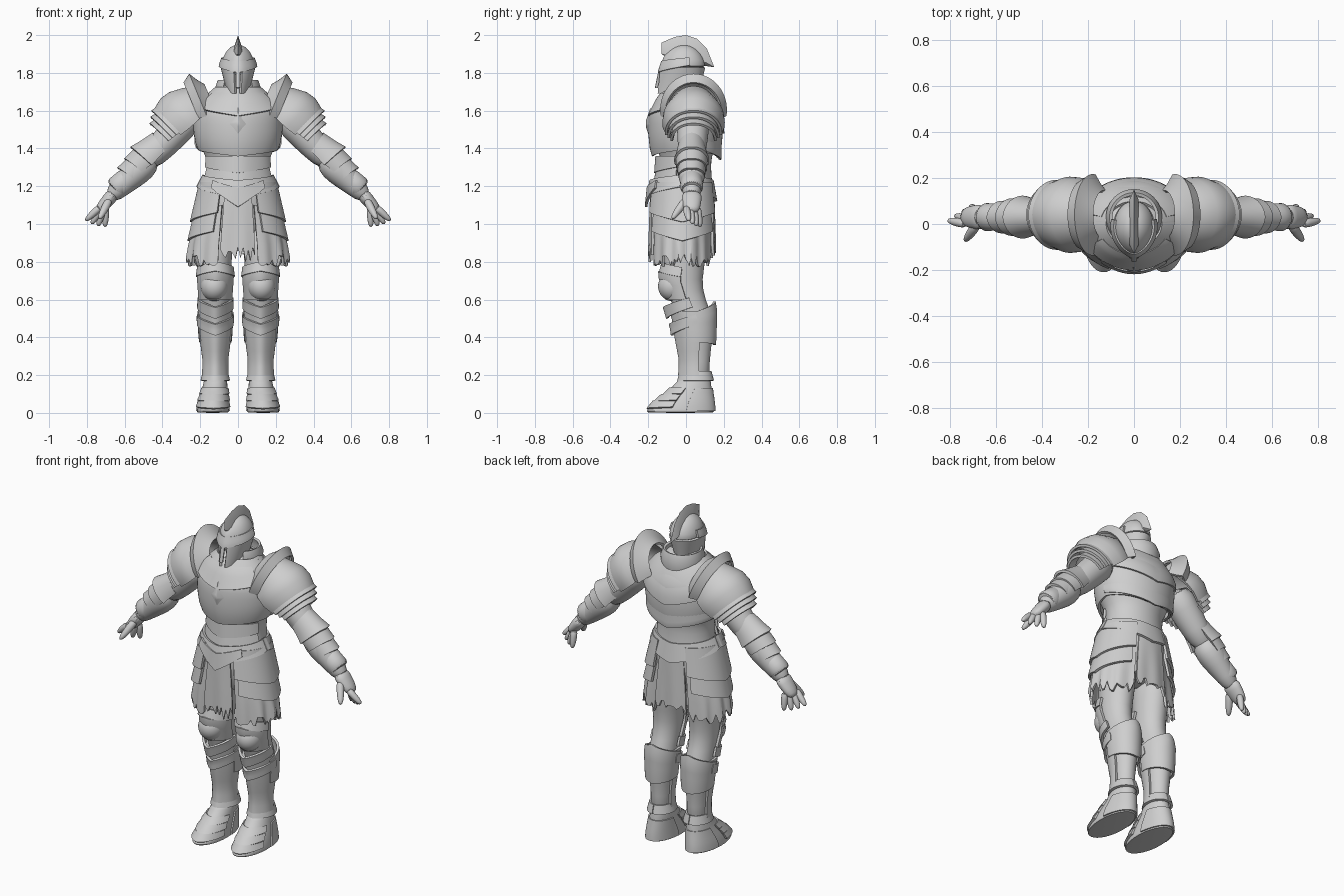
import bpy, bmesh, random
from math import sin, cos, radians
from mathutils import Vector, Matrix

random.seed(4)
cube = bpy.data.objects.get("Cube")
if cube:
    bpy.data.objects.remove(cube)

grey = bpy.data.materials.new("plain_grey")
grey.use_nodes = True
tone = (.62, .62, .62, 1)
grey.diffuse_color = tone
grey.node_tree.nodes["Principled BSDF"].inputs["Base Color"].default_value = tone

# directions around a form, in degrees
FRONT, SIDE, BACK, OUTER = 0, 90, 180, -90
parts = []


def add(name, bm, mirror=False):
    bmesh.ops.recalc_face_normals(bm, faces=bm.faces)
    mesh = bpy.data.meshes.new(name)
    bm.to_mesh(mesh)
    bm.free()
    mesh.materials.append(grey)
    part = bpy.data.objects.new(name, mesh)
    bpy.context.collection.objects.link(part)
    parts.append(part)
    if mirror:
        part.modifiers.new("mirror", 'MIRROR')
    return part


def frame(origin, direction):
    # local z runs along the direction, local y stays near world y
    z = Vector(direction).normalized()
    x = Vector((0, 1, 0)).cross(z).normalized()
    axes = Matrix((x, z.cross(x), z)).transposed().to_4x4()
    return Matrix.Translation(origin) @ axes


def stack(cx, cy, ratio, *rows):
    # rings of (cx, cy, z, rx, ry) from rows of height and radius
    return [(cx, cy, z, r, r * ratio) for z, r in rows]


def loft(name, rings, span=None, n=32, keel=0, tip=(0, 0), hem=0, fold=0,
         matrix=Matrix(), mirror=False):
    # a span of (facing, half angle) makes an open plate, otherwise a closed form
    bm = bmesh.new()
    facing, half = span or (FRONT, 180)
    count = n + 1 if span else n
    rows = []
    for k, (cx, cy, z, rx, ry) in enumerate(rings):
        t = k / (len(rings) - 1)
        row = []
        for i in range(count):
            u = 2 * i / n - 1
            a = radians(facing + half * u)
            drop = (tip[0] * (1 - t) + tip[1] * t) * (1 - abs(u))
            if t == 1:
                drop += hem * random.random()
            wave = 1 + fold * t * sin(14 * a)
            beak = 1 + keel * max(0, cos(a)) ** 8
            point = Vector((cx + rx * wave * sin(a), cy - ry * wave * beak * cos(a), z - drop))
            row.append(bm.verts.new(matrix @ point))
        rows.append(row)
    for low, high in zip(rows, rows[1:]):
        for i in range(n):
            j = (i + 1) % count
            bm.faces.new((low[i], low[j], high[j], high[i]))
    if not span:
        bm.faces.new(rows[0])
        bm.faces.new(rows[-1])
    part = add(name, bm, mirror)
    if span:
        solid = part.modifiers.new("thickness", 'SOLIDIFY')
        solid.thickness, solid.offset = .014, 0
    else:
        part.modifiers.new("smooth", 'SUBSURF').levels = 1


def at(form, z):
    # the ring of a form at any height
    for a, b in zip(form, form[1:]):
        if z <= b[2]:
            break
    t = (z - a[2]) / (b[2] - a[2])
    return [p + (q - p) * t for p, q in zip(a, b)]


def plate(name, form, top, low, facing, half, gap=.01, flare=.01, steps=5, **options):
    # armour that follows a form from its top edge to its low edge
    rings = []
    for k in range(steps + 1):
        t = k / steps
        cx, cy, z, rx, ry = at(form, top + (low - top) * t)
        pad = gap + flare * t
        rings.append((cx, cy, z, rx + pad, ry + pad))
    loft(name, rings, (facing, half), **options)


def limb(name, start, end, radii, ratio=1, n=24):
    # tapered form with evenly spaced radii
    start, end = Vector(start), Vector(end)
    step = (end - start).length / (len(radii) - 1)
    rows = [(i * step, r) for i, r in enumerate(radii)]
    loft(name, stack(0, 0, ratio, *rows), n=n, matrix=frame(start, end - start), mirror=True)


# torso
trunk = stack(0, 0, .8, (.9, .15), (1.1, .2), (1.2, .175), (1.3, .165), (1.36, .17), (1.42, .205),
              (1.5, .22), (1.6, .22), (1.67, .17), (1.71, .12), (1.75, .09))
loft("trunk", trunk)
plate("breastplate", trunk, 1.72, 1.4, FRONT, 95, gap=.004, flare=.008, steps=9, keel=.04, tip=(0, .04))
plate("breastplate_yoke", trunk, 1.69, 1.61, FRONT, 60, gap=.008, keel=.04, tip=(0, .04))
plate("back_plate", trunk, 1.72, 1.4, BACK, 90, gap=.004, steps=9, tip=(0, .05))
plate("back_yoke", trunk, 1.7, 1.56, BACK, 75, tip=(0, .08))
plate("back_rim", trunk, 1.47, 1.41, BACK, 85, tip=(.05, .07))
for i in range(2):
    z = 1.36 - .06 * i
    plate("abdomen_lame", trunk, z, z - .06, FRONT, 70, gap=.005, tip=(.0, .03), keel=.1)
diamond = bmesh.new()
bmesh.ops.create_cone(diamond, cap_ends=True, segments=4, radius1=.055, radius2=.01, depth=.025,
                      matrix=Matrix.Translation((0, -.2, 1.53)) @ Matrix.Diagonal((1, 1, 1.6, 1))
                      @ Matrix.Rotation(radians(90), 4, 'X'))
add("chest_diamond", diamond)
loft("collar", stack(0, .03, 1, (1.67, .11), (1.72, .115), (1.76, .1)), (BACK, 140))
loft("neck", stack(0, .02, 1, (1.6, .08), (1.8, .06)))

# helmet
loft("face", stack(0, -.02, 1.3, (1.7, .04), (1.8, .07), (1.9, .06)))
dome = [(0, -.01, 1.82 + .13 * sin(radians(a)), .09 * cos(radians(a)), .115 * cos(radians(a)))
        for a in range(0, 90, 14)]
loft("helmet_dome", dome, keel=.1)
visor = [(0, -.04, 1.69, .05, .1), (0, -.015, 1.83, .085, .11)]
plate("brow", dome, 1.88, 1.84, FRONT, 105, gap=.002, flare=.005, keel=.1, tip=(.02, .04))
plate("nose_guard", visor, 1.82, 1.72, FRONT, 7, gap=0, n=4, keel=.1)
plate("cheek_guard", visor, 1.83, 1.69, SIDE + 7, 83, gap=0, flare=0, keel=.1, mirror=True)

# crest: a fin that is thick at its root and sharp along its edge
crest = bmesh.new()
outline = [(-.08, 1.87), (-.13, 1.9), (-.13, 1.96), (-.06, 1.99), (0, 2), (.06, 1.98),
           (.11, 1.93), (.15, 1.83), (.08, 1.84), (0, 1.88)]
edge = [crest.verts.new((0, y, z)) for y, z in outline]
for side in (-1, 1):
    inner = [crest.verts.new((side * .02, y * .7, 1.88 + (z - 1.88) * .5)) for y, z in outline]
    crest.faces.new(inner)
    for i, corner in enumerate(edge):
        crest.faces.new((edge[i - 1], corner, inner[i], inner[i - 1]))
add("helmet_crest", crest)

# shoulder armour
shoulder = frame((.2, .04, 1.6), (.75, 0, -.66))
loft("pauldron", stack(0, 0, .88, (-.05, .12), (0, .15), (.05, .175), (.1, .18), (.16, .16)),
     (OUTER, 100), matrix=shoulder, tip=(0, -.02), mirror=True)
for i in range(3):
    z, r = .13 + .026 * i, .157 - .022 * i
    loft("shoulder_lame", stack(0, 0, .88 + .04 * i, (z, r), (z + .05, r + .008)),
         (OUTER, 95), matrix=shoulder, tip=(0, -.015), mirror=True)
loft("shoulder_flange", stack(0, 0, .85, (-.06, .12), (-.03, .16), (-.01, .2), (.03, .17)),
     (OUTER, 100), matrix=frame((.19, .04, 1.6), (.92, 0, -.38)), mirror=True)

# arms
limb("upper_arm", (.24, .04, 1.59), (.49, .03, 1.32), (.09, .085, .078, .06))
limb("forearm", (.45, .03, 1.36), (.68, .03, 1.14), (.06, .082, .07, .055, .042))
elbow = frame((.43, .03, 1.385), (.74, 0, -.67))
loft("elbow_guard", stack(0, 0, .82, (-.03, .08), (.03, .092), (.07, .105)),
     (OUTER, 110), matrix=elbow, tip=(.02, -.02), mirror=True)
for i in range(2):
    z, r = .07 + .06 * i, .084 - .012 * i
    loft("bracer_lame", stack(0, 0, .92, (z, r), (z + .06, r - .003)),
         (OUTER, 110), matrix=elbow, tip=(0, -.025), mirror=True)
loft("bracer_cuff", stack(0, 0, 1, (.18, .064), (.26, .056), (.31, .07)), matrix=elbow, mirror=True)

# hands
limb("palm", (.655, .03, 1.165), (.745, .03, 1.06), (.038, .035, .032, .022), ratio=1.5)
for i in range(4):
    a = radians(47 - 15 * i)
    base = Vector((.73 - .01 * i, .02 * i, 1.09))
    limb("finger", base, base + Vector((sin(a), .15, -cos(a))) * .108, (.019, .02, .018, .01), n=12)
limb("thumb", (.68, 0, 1.13), (.735, -.075, 1.025), (.022, .022, .02, .01), n=12)

# hips and skirt, all hung on one flared form
flared = [(0, -.02, .8, .26, .15), (0, -.02, 1.3, .17, .155)]
plate("side_skirt", flared, 1.1, .84, SIDE, 66, gap=0, n=40, hem=.07, fold=.03, mirror=True)
plate("lower_tasset", flared, 1.12, .96, SIDE, 60, flare=.02, tip=(0, .05), mirror=True)
plate("upper_tasset", flared, 1.22, 1.06, SIDE, 64, gap=.015, flare=.02, tip=(0, .05), mirror=True)
plate("front_cloth", flared, 1.16, .88, FRONT, 20, n=14, hem=.09, fold=.02)
plate("back_cloth", flared, 1.16, .88, BACK, 22, n=14, hem=.06, fold=.02)
plate("front_belt", flared, 1.26, 1.2, FRONT, 95, gap=.005, flare=.02, tip=(.03, .06), keel=.04)
plate("belt_point", flared, 1.23, 1.19, FRONT, 40, gap=.02, tip=(.04, .1), keel=.04)
plate("back_belt", flared, 1.26, 1.2, BACK, 95, gap=.005, flare=.02, tip=(.03, .08))

# legs
leg = [(.12, cy, z, r, r * 1.25) for z, cy, r in (
    (.15, .055, .06), (.27, .055, .053), (.4, .055, .07), (.5, .05, .077), (.6, .01, .073), (.7, -.02, .08),
    (.85, 0, .09), (1, 0, .1))]
loft("leg", leg, mirror=True)
plate("greave", leg, .54, .2, FRONT, 100, gap=.007, flare=0, steps=8, keel=.15, mirror=True)
plate("calf_plate", leg, .52, .38, BACK, 110, gap=.012, flare=0, tip=(-.07, .02), mirror=True)
plate("ankle_cuff", leg, .22, .17, FRONT, 179, gap=.003, keel=.1, mirror=True)
plate("thigh_lame", leg, .77, .72, FRONT, 85, gap=.006, tip=(-.03, -.03), mirror=True)
plate("knee_guard", leg, .72, .6, FRONT, 85, flare=0, tip=(-.03, 0), keel=.1, mirror=True)
knee = [(.125, -.07, .67 - .08 * cos(radians(a)), .075 * sin(radians(a)), .08 * sin(radians(a)))
        for a in range(10, 180, 20)]
loft("knee_cap", knee, mirror=True)
for i in range(2):
    z = .61 - .09 * i
    plate("knee_lame", leg, z, z - .05, FRONT, 95, gap=.015, flare=0, tip=(.05, .06), keel=.15, mirror=True)

# boots
boot = []
for t in (0, .03, .15, .3, .45, .6, .8, 1):
    s = t * t * (3 - 2 * t)
    boot.append((.133 - .015 * s, .08 * s - .03, .2 * t, .085 - .025 * s, .18 - .1 * s))
loft("boot", boot, mirror=True)
for i in range(3):
    z = .13 - .035 * i
    plate("foot_lame", boot, z, z - .03, FRONT, 75, gap=0, flare=.005, tip=(0, .01), mirror=True)
plate("heel_plate", boot, .13, .01, BACK, 80, gap=0, flare=0, mirror=True)

# bake the modifiers and shade
bpy.ops.object.select_all(action='DESELECT')
for part in parts:
    part.select_set(True)
bpy.context.view_layer.objects.active = parts[0]
bpy.ops.object.convert(target='MESH')
bpy.ops.object.shade_smooth_by_angle(angle=radians(38))
